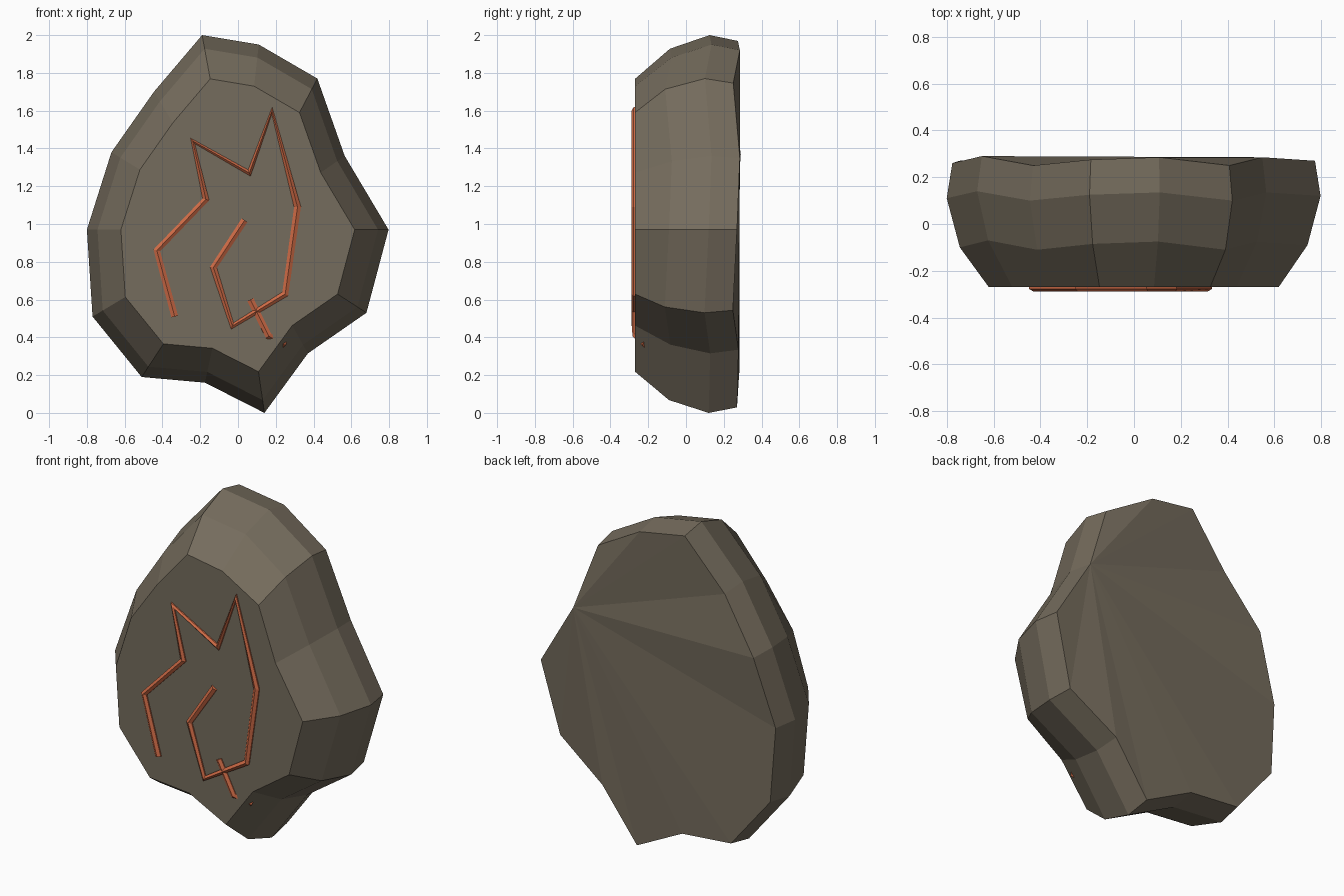
import bpy, bmesh

if "Cube" in bpy.data.objects:
    bpy.data.objects.remove(bpy.data.objects["Cube"])


def material(name, rgb):
    m = bpy.data.materials.new(name)
    m.diffuse_color = (*rgb, 1)
    m.use_nodes = True
    m.node_tree.nodes["Principled BSDF"].inputs["Base Color"].default_value = m.diffuse_color
    return m


stone_mat = material("grey_brown_stone", (0.178, 0.150, 0.109))
rune_mat = material("ember_orange", (0.62, 0.145, 0.06))

# Stone: one irregular outline, lofted front to back in four scaled rings
outline = [(-.19, 2.0), (.11, 1.95), (.42, 1.77), (.565, 1.36), (.797, .97),
           (.68, .53), (.37, .315), (.14, 0), (-.175, .16), (-.51, .19),
           (-.77, .51), (-.80, .97), (-.67, 1.38), (-.445, 1.70)]
jitter = [.005, .015, -.02, .015, 0, -.022, .008, 0, .01, .012, 0, -.01, .02, -.02]
rings = [(-.27, .775, 0), (-.09, .93, 1), (.12, 1.0, 1), (.27, .97, 1)]
CZ = .97

bm = bmesh.new()
loops = []
for y, s, wobble in rings:
    loops.append([bm.verts.new((x * s, y + j * wobble, CZ + (z - CZ) * s))
                  for (x, z), j in zip(outline, jitter)])
n = len(outline)
for a, b in zip(loops, loops[1:]):
    for i in range(n):
        k = (i + 1) % n
        bm.faces.new((a[i], a[k], b[k], b[i]))
bm.faces.new(loops[0])
# Back: triangles fanned out from the right shoulder point
rim = loops[-1]
for i in range(1, n - 1):
    bm.faces.new((rim[3], rim[(3 + i + 1) % n], rim[(3 + i) % n]))
bmesh.ops.recalc_face_normals(bm, faces=bm.faces)
mesh = bpy.data.meshes.new("stone")
bm.to_mesh(mesh)
bm.free()
mesh.materials.append(stone_mat)
bpy.context.collection.objects.link(bpy.data.objects.new("stone", mesh))


# Rune strokes: thin faceted tubes half sunk into the front face
def stroke(name, pts):
    cu = bpy.data.curves.new(name, 'CURVE')
    cu.dimensions = '3D'
    cu.bevel_depth = .021
    cu.bevel_resolution = 1
    cu.use_fill_caps = True
    sp = cu.splines.new('POLY')
    sp.points.add(len(pts) - 1)
    for p, (x, y, z) in zip(sp.points, pts):
        p.co = (x, y, z, 1)
    sp.use_smooth = False
    cu.materials.append(rune_mat)
    bpy.context.collection.objects.link(bpy.data.objects.new(name, cu))


spiral = [(-.335, .51), (-.43, .86), (-.17, 1.13), (-.24, 1.44), (.06, 1.27),
          (.18, 1.60), (.315, 1.09), (.25, .63), (-.03, .46), (-.13, .77), (.035, 1.02)]
stroke("rune_spiral", [(x, -.267, z) for x, z in spiral])
# the short stroke dives into the stone and just pokes out of the lower bevel
stroke("rune_tail", [(.065, -.266, .60), (.16, -.264, .41), (.245, -.213, .365)])
